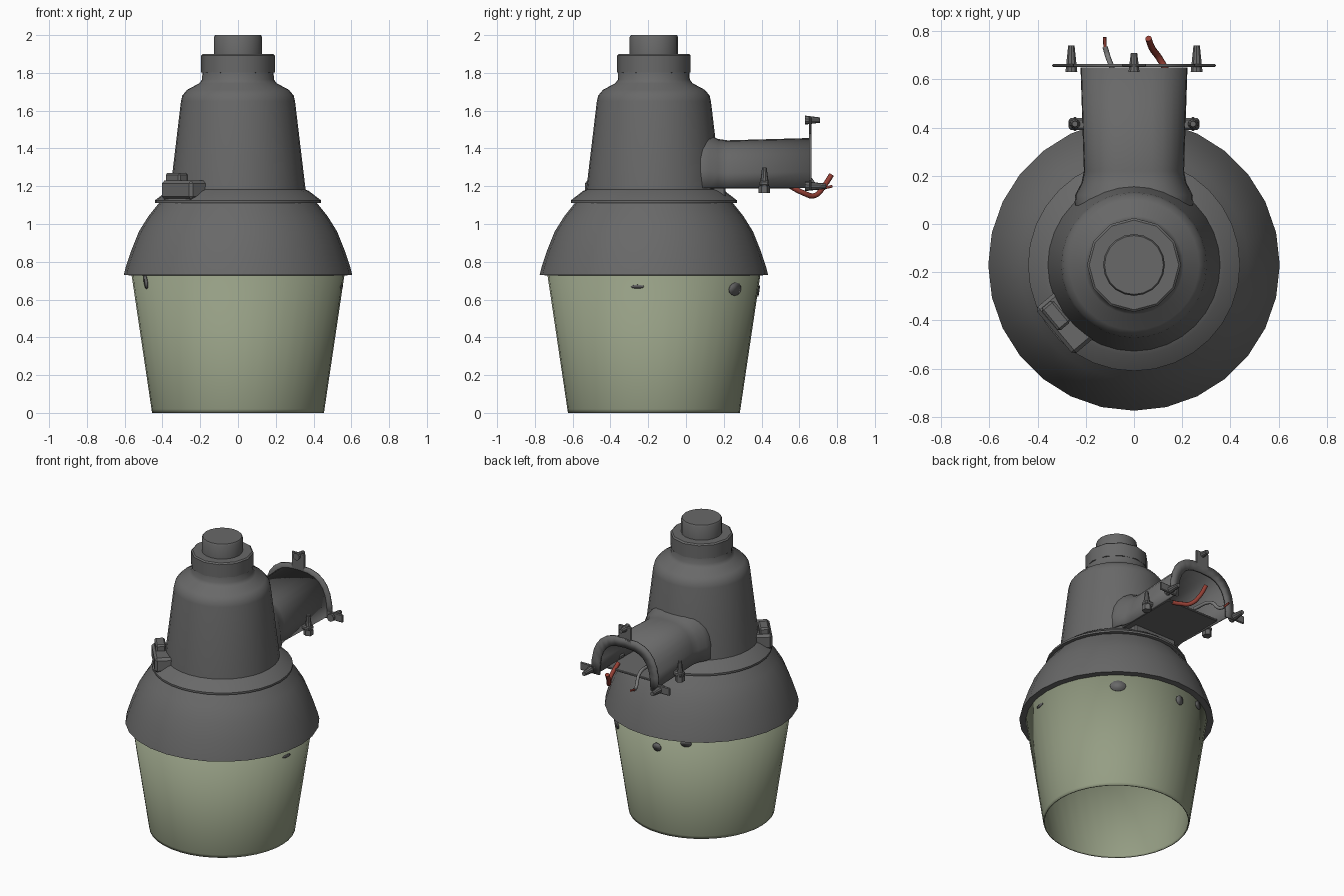
import bpy, bmesh, math
from mathutils import Vector, Matrix

cube = bpy.data.objects.get("Cube")
if cube:
    bpy.data.objects.remove(cube)

AXIS = Vector((0, -0.17, 0))


def material(name, color):
    m = bpy.data.materials.new(name)
    m.use_nodes = True
    m.diffuse_color = (*color, 1)
    m.node_tree.nodes["Principled BSDF"].inputs["Base Color"].default_value = (*color, 1)
    return m


METAL = material("dark grey metal", (0.14, 0.14, 0.14))
LENS = material("pale green lens", (0.30, 0.34, 0.23))
RED = material("red wire", (0.30, 0.05, 0.035))
LIGHT = material("light grey wire", (0.2, 0.2, 0.2))


def finish(name, bm, mat, angle=35, thickness=0):
    bmesh.ops.recalc_face_normals(bm, faces=bm.faces)
    mesh = bpy.data.meshes.new(name)
    bm.to_mesh(mesh)
    bm.free()
    mesh.materials.append(mat)
    for p in mesh.polygons:
        p.use_smooth = True
    mesh.set_sharp_from_angle(angle=math.radians(angle))
    ob = bpy.data.objects.new(name, mesh)
    bpy.context.collection.objects.link(ob)
    if thickness:
        mod = ob.modifiers.new("wall", 'SOLIDIFY')
        mod.thickness = thickness
        mod.offset = -1
    return ob


def loft(bm, rings, closed=True):
    """Join matching rows of points with quads."""
    rows = [[bm.verts.new(p) for p in r] for r in rings]
    n = len(rows[0])
    for a, b in zip(rows, rows[1:]):
        for i in range(n if closed else n - 1):
            j = (i + 1) % n
            bm.faces.new((a[i], a[j], b[j], b[i]))
    return rows


def lathe(name, profile, mat, sides, cap=False, thickness=0):
    bm = bmesh.new()
    turn = [2 * math.pi * i / sides for i in range(sides)]
    rows = loft(bm, [[AXIS + Vector((r * math.cos(t), r * math.sin(t), z)) for t in turn]
                     for r, z in profile])
    if cap:
        bm.faces.new(rows[-1])
    return finish(name, bm, mat, thickness=thickness)


def box(name, center, size, mat=METAL, spin=0, bevel=0.008):
    bm = bmesh.new()
    bmesh.ops.create_cube(bm, size=1)
    bmesh.ops.scale(bm, vec=size, verts=bm.verts)
    bmesh.ops.bevel(bm, geom=bm.edges[:], offset=bevel, segments=1, affect='EDGES')
    bmesh.ops.transform(bm, matrix=Matrix.Translation(center) @ Matrix.Rotation(spin, 4, 'Z'),
                        verts=bm.verts)
    return finish(name, bm, mat)


def cone(name, start, end, r1, r2, mat=METAL, sides=10):
    start, end = Vector(start), Vector(end)
    d = end - start
    bm = bmesh.new()
    bmesh.ops.create_cone(bm, cap_ends=True, segments=sides, radius1=r1, radius2=r2, depth=d.length)
    turn = d.to_track_quat('Z', 'Y').to_matrix().to_4x4()
    bmesh.ops.transform(bm, matrix=Matrix.Translation((start + end) / 2) @ turn, verts=bm.verts)
    return finish(name, bm, mat)


def wire(name, points, radius, mat):
    curve = bpy.data.curves.new(name, 'CURVE')
    curve.dimensions = '3D'
    curve.bevel_depth = radius
    curve.bevel_resolution = 2
    curve.resolution_u = 5
    curve.use_fill_caps = True
    s = curve.splines.new('BEZIER')
    s.bezier_points.add(len(points) - 1)
    for bp, p in zip(s.bezier_points, points):
        bp.co = p
        bp.handle_left_type = bp.handle_right_type = 'AUTO'
    curve.materials.append(mat)
    ob = bpy.data.objects.new(name, curve)
    bpy.context.collection.objects.link(ob)


# Turned main parts
lathe("lens", [(0.455, 0.0), (0.458, 0.02), (0.565, 0.74)], LENS, 40, thickness=0.008)
lathe("hood", [(0.555, 0.75), (0.565, 0.728), (0.605, 0.73), (0.595, 0.77), (0.565, 0.86),
               (0.525, 0.96), (0.475, 1.04), (0.415, 1.115)], METAL, 28)
lathe("collar", [(0.40, 1.11), (0.44, 1.112), (0.44, 1.125), (0.375, 1.175), (0.35, 1.185)], METAL, 32)
lathe("housing", [(0.36, 1.15), (0.357, 1.19), (0.302, 1.65), (0.295, 1.68), (0.27, 1.71),
                  (0.205, 1.745), (0.19, 1.765), (0.188, 1.82)], METAL, 32)
lathe("top_cap", [(0.185, 1.80), (0.195, 1.802), (0.195, 1.892), (0.186, 1.90), (0.12, 1.90)], METAL, 12)
lathe("top_sensor", [(0.128, 1.89), (0.128, 1.99), (0.122, 2.0)], METAL, 20, cap=True)


# Arched mounting arm, flaring into the housing
def arch(y, half_width, top, base=1.19, steps=14):
    """Row of points over a squarish arch."""
    row = []
    for i in range(steps + 1):
        t = math.pi * i / steps
        c, s = math.cos(t), math.sin(t)
        row.append((half_width * math.copysign(abs(c) ** 0.7, c), y, base + (top - base) * s ** 0.75))
    return row


bm = bmesh.new()
loft(bm, [arch(-0.02, 0.25, 1.50), arch(0.12, 0.245, 1.475), arch(0.17, 0.218, 1.45),
          arch(0.22, 0.208, 1.443), arch(0.65, 0.222, 1.455)], closed=False)
finish("mounting_arm", bm, METAL, thickness=0.015)
box("arm_floor", (0, 0.32, 1.195), (0.40, 0.50, 0.014), bevel=0.003)
box("arm_root", (0, 0.14, 1.155), (0.32, 0.14, 0.08))

# Flange at the end of the arm
bm = bmesh.new()
loft(bm, [arch(0.665, 0.195, 1.42, 1.18), arch(0.665, 0.255, 1.485, 1.18)], closed=False)
finish("arm_flange", bm, METAL, thickness=0.014)
box("flange_top_tab", (0, 0.658, 1.51), (0.10, 0.014, 0.12), bevel=0.005)
cone("flange_top_boss", (0, 0.63, 1.55), (0, 0.71, 1.55), 0.024, 0.014)
for side, label in ((1, "left"), (-1, "right")):
    box(label + "_flange_foot", (side * 0.275, 0.658, 1.205), (0.13, 0.014, 0.055), bevel=0.005)
    cone(label + "_flange_boss", (side * 0.26, 0.63, 1.20), (side * 0.26, 0.74, 1.20), 0.026, 0.014)
    # Clamp ear and bolt on each side of the arm
    box(label + "_clamp_ear", (side * 0.23, 0.415, 1.215), (0.08, 0.05, 0.03))
    cone(label + "_clamp_nut", (side * 0.245, 0.415, 1.165), (side * 0.245, 0.415, 1.20), 0.03, 0.03, sides=6)
    cone(label + "_clamp_bolt", (side * 0.245, 0.415, 1.20), (side * 0.245, 0.415, 1.30), 0.025, 0.012)

# Latch on the collar
spin = math.radians(-50)
box("latch_base", (-0.285, -0.41, 1.18), (0.25, 0.12, 0.10), spin=spin, bevel=0.015)
box("latch_knob", (-0.325, -0.38, 1.245), (0.12, 0.065, 0.05), spin=spin, bevel=0.01)

# Small clips lying on the lens: angle, height, half width, half height
for i, (deg, z, w, h) in enumerate([(51, 0.655, 0.05, 0.035), (-9, 0.668, 0.035, 0.01),
                                    (95, 0.645, 0.03, 0.03), (115, 0.70, 0.035, 0.025),
                                    (210, 0.695, 0.018, 0.04)]):
    bm = bmesh.new()
    pts = []
    for k in range(12):
        t = math.tau * k / 12
        zz = z + h * math.sin(t)
        r = 0.459 + 0.1485 * (zz - 0.02) + 0.003
        a = math.radians(deg) + w * math.cos(t) / r
        pts.append(bm.verts.new(AXIS + Vector((r * math.cos(a), r * math.sin(a), zz))))
    bm.faces.new(pts)
    finish("lens_clip_%d" % (i + 1), bm, METAL, thickness=0.004)

# Loose wires from the open arm
wire("red_lead", [(0.15, 0.52, 1.22), (0.14, 0.62, 1.165), (0.11, 0.68, 1.15),
                  (0.075, 0.73, 1.20), (0.06, 0.77, 1.26)], 0.014, RED)
wire("grey_lead", [(-0.07, 0.50, 1.26), (-0.09, 0.64, 1.25), (-0.11, 0.70, 1.19),
                   (-0.12, 0.735, 1.19)], 0.011, LIGHT)
wire("grey_lead_tip", [(-0.12, 0.73, 1.19), (-0.122, 0.775, 1.20)], 0.007, RED)
